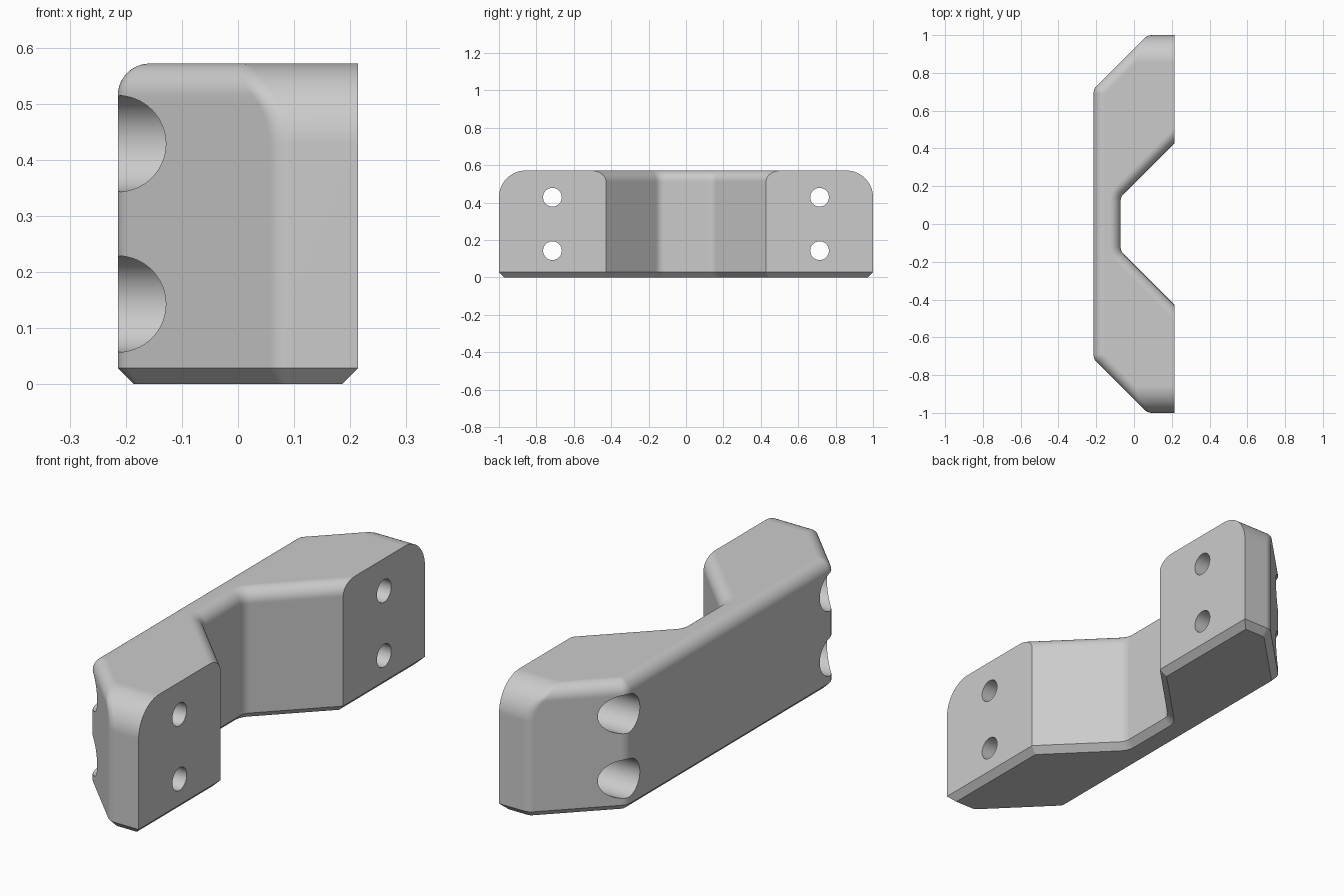
import bpy, bmesh, math
from mathutils import Vector, Matrix

if "Cube" in bpy.data.objects:
    bpy.data.objects.remove(bpy.data.objects["Cube"])

U = 1 / 14                      # design module
HEIGHT = 8 * U
FILLET, END_ROUND, CHAMFER = 0.8 * U, 2 * U, 0.4 * U

# Plan outline, counter-clockwise
half = [(3, 14), (1, 14), (-3, 10)]
inner = [(3, -6), (-1, -2)]
plan = half + [(x, -y) for x, y in reversed(half)] + inner + [(x, -y) for x, y in reversed(inner)]
plan = [Vector(p) * U for p in plan]
N = len(plan)
kinds = ["end", "side", "side", "side", "end", "mount", "side", "side", "side", "mount"]
directions = [(plan[(i + 1) % N] - plan[i]).normalized() for i in range(N)]


def left(v):
    return Vector((-v.y, v.x))


def inset(kind, z):
    """How far a wall has moved inwards at height z."""
    if z < CHAMFER:
        return CHAMFER - z
    radius = {"end": END_ROUND, "side": FILLET, "mount": 0}[kind]
    t = max(0, z - (HEIGHT - radius))
    return radius - math.sqrt(max(0, radius ** 2 - t ** 2))


def section(z, steps=6):
    """Outline at height z with rounded vertical corners."""
    points = []
    for i in range(N):
        u, v = directions[i - 1], directions[i]
        d1, d2 = inset(kinds[i - 1], z), inset(kinds[i], z)
        lines = Matrix((left(u), left(v)))
        corner = plan[i] + lines.inverted() @ Vector((d1, d2))
        if "mount" in (kinds[i - 1], kinds[i]):
            points.append(corner)
            continue
        turn = math.atan2(u.x * v.y - u.y * v.x, u.dot(v))
        sign = 1 if turn > 0 else -1
        radius = max(0, FILLET - sign * min(d1, d2))
        start = corner - u * radius * math.tan(abs(turn) / 2)
        arm = -left(u) * radius * sign
        for k in range(steps + 1):
            points.append(start - arm + Matrix.Rotation(turn * k / steps, 2) @ arm)
    return points


# Heights of the stacked sections
levels = [0, CHAMFER]
low = math.asin((END_ROUND - FILLET) / END_ROUND)
levels += [HEIGHT - END_ROUND + END_ROUND * math.sin(low * k / 6) for k in range(6)]
levels += [HEIGHT - FILLET + FILLET * math.sin(math.pi / 2 * k / 12) for k in range(13)]

# Handle body
bm = bmesh.new()
rings = [[bm.verts.new((p.x, p.y, z)) for p in section(z)] for z in levels]
for a, b in zip(rings, rings[1:]):
    for i in range(len(a)):
        j = (i + 1) % len(a)
        bm.faces.new((a[i], a[j], b[j], b[i]))
bm.faces.new(list(reversed(rings[0])))
bm.faces.new(rings[-1])
bmesh.ops.remove_doubles(bm, verts=bm.verts, dist=1e-5)
bmesh.ops.recalc_face_normals(bm, faces=bm.faces)
mesh = bpy.data.meshes.new("handle_body")
bm.to_mesh(mesh)
bm.free()
handle = bpy.data.objects.new("handle_body", mesh)
bpy.context.collection.objects.link(handle)

grey = bpy.data.materials.new("plain_grey")
grey.use_nodes = True
colour = (0.6, 0.6, 0.6, 1)
grey.diffuse_color = colour
grey.node_tree.nodes["Principled BSDF"].inputs["Base Color"].default_value = colour
mesh.materials.append(grey)

bpy.ops.object.select_all(action="DESELECT")


def drill(radius, x0, x1, y, z):
    """Cut a round hole along x."""
    bpy.ops.mesh.primitive_cylinder_add(vertices=64, radius=radius, depth=x1 - x0,
                                        location=((x0 + x1) / 2, y, z),
                                        rotation=(0, math.pi / 2, 0))
    cutter = bpy.context.object
    cutter.name = "hole_cutter"
    cutter.hide_render = True
    cutter.data.materials.append(grey)
    cut = handle.modifiers.new("hole", "BOOLEAN")
    cut.operation, cut.solver, cut.object = "DIFFERENCE", "EXACT", cutter
    bpy.context.view_layer.objects.active = handle
    bpy.ops.object.modifier_apply(modifier=cut.name)
    bpy.data.objects.remove(cutter)


# Screw holes with wide counterbores from the back
for y in (-10 * U, 10 * U):
    for z in (2 * U, 6 * U):
        drill(1.2 * U, -0.5, U, y, z)
        drill(0.7 * U, -0.1, 0.5, y, z)

# Smooth fillets, crisp edges
handle.select_set(True)
bpy.context.view_layer.objects.active = handle
bpy.ops.object.shade_smooth_by_angle(angle=math.radians(30))
weighted = handle.modifiers.new("even_shading", "WEIGHTED_NORMAL")
weighted.keep_sharp = True
